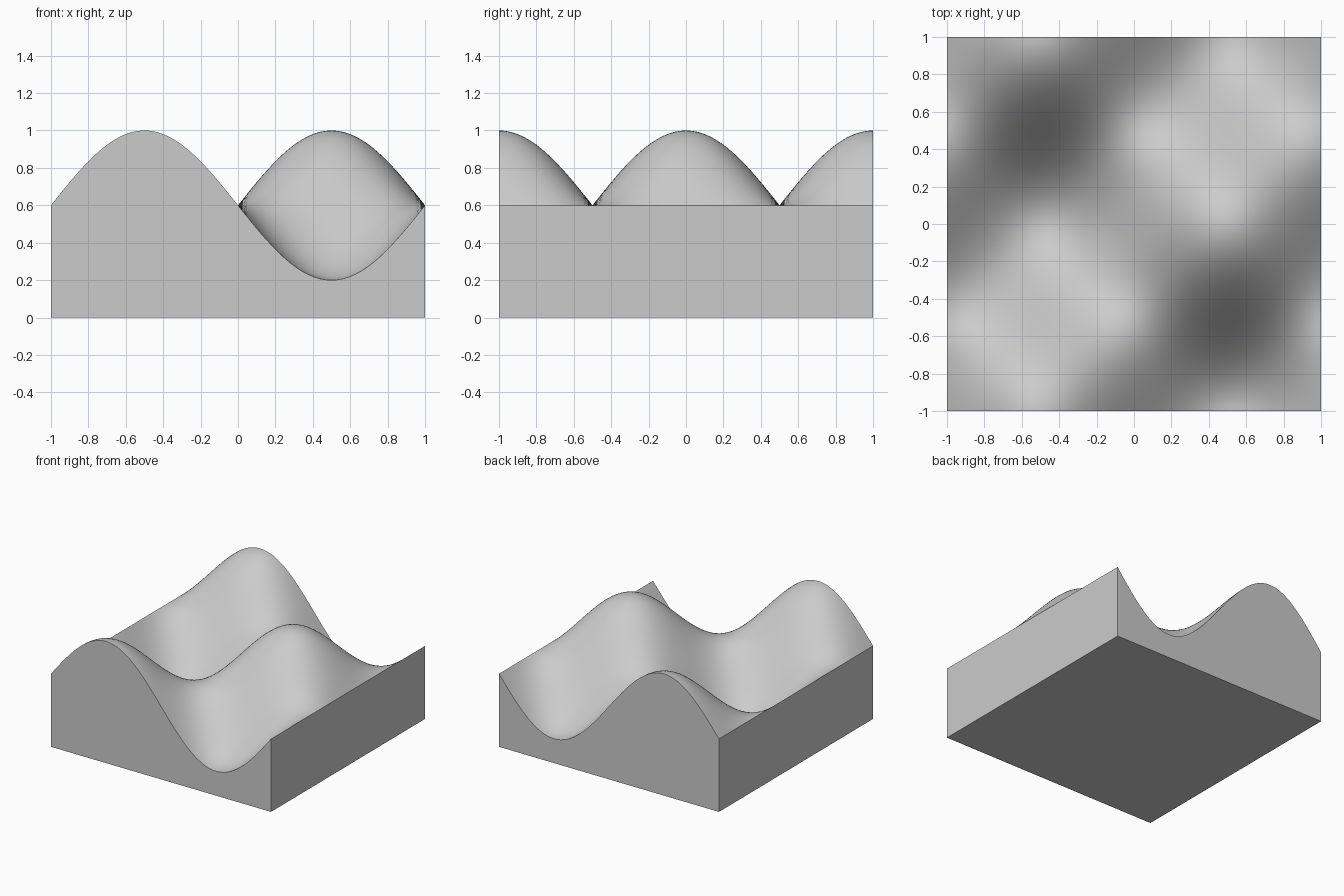
import bpy
import bmesh
from math import sin, cos, pi, radians

cube = bpy.data.objects.get("Cube")
if cube:
    bpy.data.objects.remove(cube, do_unlink=True)

MID_HEIGHT, AMPLITUDE, SEGMENTS = 0.6, 0.4, 64

# Single grey material
grey = bpy.data.materials.new("light_grey")
grey.use_nodes = True
colour = (0.6, 0.6, 0.6, 1)
grey.diffuse_color = colour
grey.node_tree.nodes["Principled BSDF"].inputs["Base Color"].default_value = colour

# Wavy top surface
bm = bmesh.new()
bmesh.ops.create_grid(bm, x_segments=SEGMENTS, y_segments=SEGMENTS, size=1)
for v in bm.verts:
    v.co.z = MID_HEIGHT + AMPLITUDE * sin(pi * v.co.x) * cos(pi * v.co.y)

# Side walls dropped from the rim to the ground
rim = [e for e in bm.edges if e.is_boundary]
walls = bmesh.ops.extrude_edge_only(bm, edges=rim)["geom"]
for v in walls:
    if isinstance(v, bmesh.types.BMVert):
        v.co.z = 0

# Flat underside
bmesh.ops.contextual_create(bm, geom=[e for e in walls if isinstance(e, bmesh.types.BMEdge) and e.is_boundary])
bmesh.ops.recalc_face_normals(bm, faces=bm.faces)

mesh = bpy.data.meshes.new("wavy_block")
bm.to_mesh(mesh)
bm.free()
mesh.materials.append(grey)
block = bpy.data.objects.new("wavy_block", mesh)
bpy.context.collection.objects.link(block)

# Smooth waves with crisp block edges
bpy.ops.object.select_all(action="DESELECT")
block.select_set(True)
bpy.context.view_layer.objects.active = block
bpy.ops.object.shade_smooth_by_angle(angle=radians(30))
